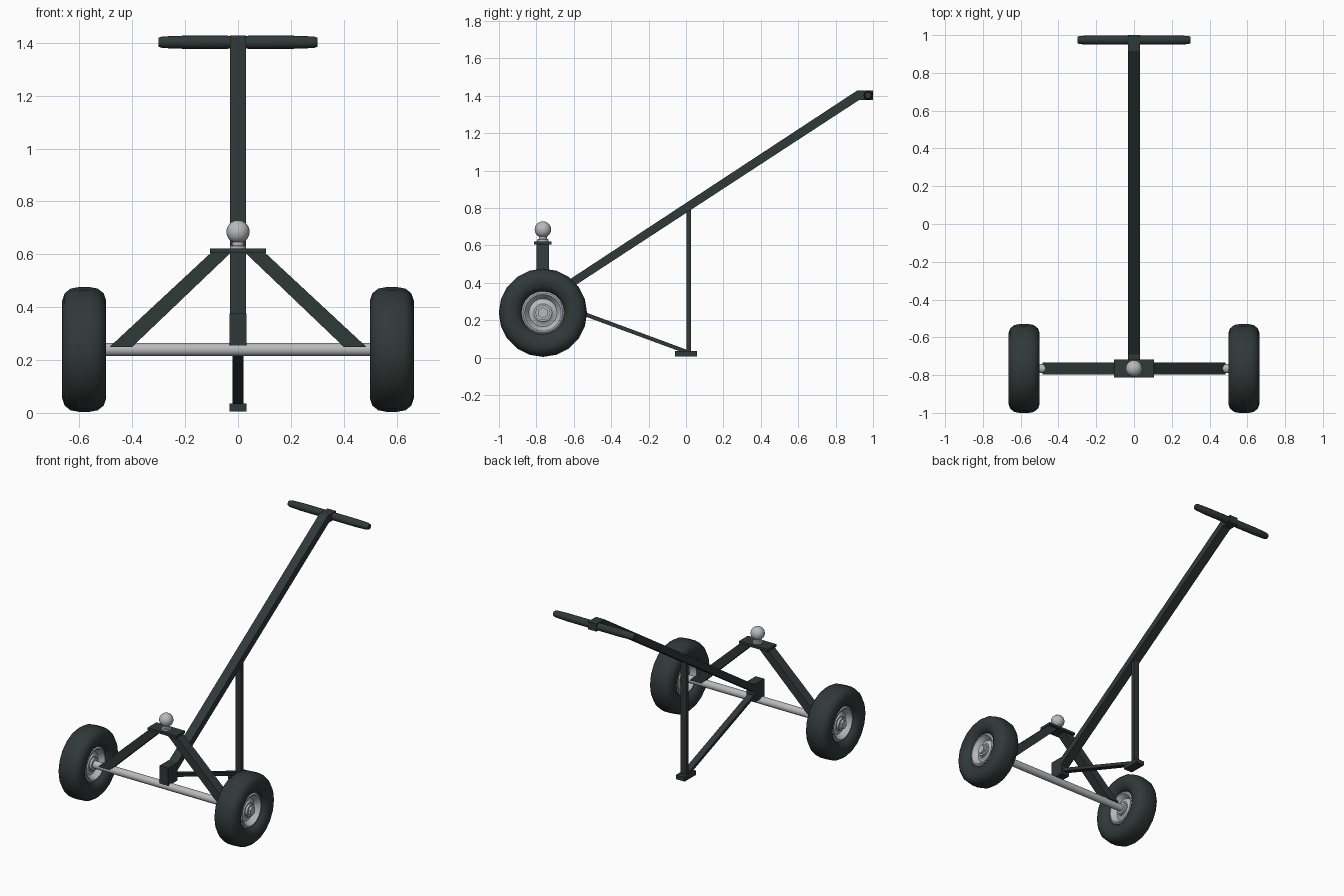
import bpy, bmesh, math
from mathutils import Matrix, Vector

cube = bpy.data.objects.get("Cube")
if cube:
    bpy.data.objects.remove(cube, do_unlink=True)


def material(name, color, roughness, metallic=0.0):
    m = bpy.data.materials.new(name)
    m.use_nodes = True
    m.diffuse_color = (*color, 1)
    node = m.node_tree.nodes["Principled BSDF"]
    node.inputs["Base Color"].default_value = (*color, 1)
    node.inputs["Roughness"].default_value = roughness
    node.inputs["Metallic"].default_value = metallic
    return m


DARK = material("dark green grey", (0.03, 0.041, 0.039), 0.6)
STEEL = material("light steel", (0.48, 0.49, 0.5), 0.5)
AXLE_Y, AXLE_Z, WHEEL_X = -0.765, 0.24, 0.582


def finish(bm, name, mat, smooth=False):
    bmesh.ops.recalc_face_normals(bm, faces=bm.faces)
    mesh = bpy.data.meshes.new(name)
    bm.to_mesh(mesh)
    bm.free()
    mesh.materials.append(mat)
    obj = bpy.data.objects.new(name, mesh)
    bpy.context.collection.objects.link(obj)
    if smooth:
        bpy.ops.object.select_all(action='DESELECT')
        obj.select_set(True)
        bpy.context.view_layer.objects.active = obj
        bpy.ops.object.shade_smooth_by_angle(angle=math.radians(40))
    return obj


def prism(name, points, axis, lo, hi, mat=DARK):
    """Extrude a flat outline along x (outline in y, z) or y (outline in x, z)."""
    bm = bmesh.new()
    place = (lambda a, b: (lo, a, b)) if axis == 'X' else (lambda a, b: (a, lo, b))
    face = bm.faces.new([bm.verts.new(place(a, b)) for a, b in points])
    out = bmesh.ops.extrude_face_region(bm, geom=[face])
    verts = [g for g in out["geom"] if isinstance(g, bmesh.types.BMVert)]
    step = Vector((hi - lo, 0, 0)) if axis == 'X' else Vector((0, hi - lo, 0))
    bmesh.ops.translate(bm, verts=verts, vec=step)
    return finish(bm, name, mat)


def box(name, x, y, z, mat=DARK):
    return prism(name, [(y[0], z[0]), (y[1], z[0]), (y[1], z[1]), (y[0], z[1])], 'X', *x, mat)


def lathe(name, profile, center, mat, axis='X', sides=20, closed=False):
    """Spin (offset, radius) points round an axis; open profiles get end caps."""
    bm = bmesh.new()
    turn = Matrix.Rotation(math.pi / 2, 3, 'Y') if axis == 'X' else Matrix.Identity(3)
    rings = []
    for off, r in profile:
        ring = []
        for i in range(sides):
            a = 2 * math.pi * i / sides
            p = Vector((r * math.cos(a), r * math.sin(a), off))
            ring.append(bm.verts.new(turn @ p + Vector(center)))
        rings.append(ring)
    pairs = list(zip(rings, rings[1:]))
    if closed:
        pairs.append((rings[-1], rings[0]))
    else:
        bm.faces.new(rings[0])
        bm.faces.new(rings[-1])
    for a, b in pairs:
        for i in range(sides):
            j = (i + 1) % sides
            bm.faces.new((a[i], a[j], b[j], b[i]))
    return finish(bm, name, mat, True)


def both_sides(half):
    return half + [(-o, r) for o, r in reversed(half)]


# Wheels: tyre, dished rim and hub, the same on both faces
tyre = both_sides([(0.05, 0.115), (0.066, 0.128), (0.08, 0.15), (0.083, 0.185),
                   (0.074, 0.212), (0.052, 0.23), (0.02, 0.236)])
rim = both_sides([(0.035, 0.03), (0.035, 0.048), (0.026, 0.056), (0.022, 0.075),
                  (0.045, 0.09), (0.056, 0.098), (0.056, 0.106), (0.044, 0.118)])
for side, s in (("left", 1), ("right", -1)):
    hub = (s * WHEEL_X, AXLE_Y, AXLE_Z)
    lathe(side + "_tyre", tyre, hub, DARK, closed=True)
    lathe(side + "_rim", rim, hub, STEEL, sides=24)
    lathe(side + "_hub", [(-0.05, 0.04), (0.05, 0.04)], hub, STEEL)
    lathe(side + "_axle_nut", [(0, 0.03), (s * 0.064, 0.03)], hub, STEEL, sides=6)

    # Sloping frame legs, cut level at the axle and the top plate
    leg = [(s * x, z) for x, z in ((0.40, 0.25), (0.485, 0.25), (0.10, 0.608), (0.025, 0.608))]
    prism(side + "_frame_leg", leg, 'Y', AXLE_Y - 0.033, AXLE_Y + 0.033)

    # Grips with slightly narrowed ends
    lathe(side + "_grip", [(s * o, r) for o, r in
          ((0.02, 0.022), (0.04, 0.025), (0.2, 0.025), (0.285, 0.022), (0.3, 0.017))],
          (0, 0.974, 1.402), DARK, sides=12)

lathe("axle", [(-WHEEL_X, 0.025), (WHEEL_X, 0.025)], (0, AXLE_Y, AXLE_Z), STEEL, sides=16)

# Hitch plate and ball
box("hitch_plate", (-0.106, 0.106), (AXLE_Y - 0.047, AXLE_Y + 0.047), (0.604, 0.621))
lathe("hitch_collar", [(0.62, 0.031), (0.632, 0.031), (0.634, 0.022), (0.655, 0.022)],
      (0, AXLE_Y, 0), STEEL, 'Z')
bm = bmesh.new()
bmesh.ops.create_uvsphere(bm, u_segments=24, v_segments=14, radius=0.044,
                          matrix=Matrix.Translation((0, AXLE_Y, 0.685)))
finish(bm, "hitch_ball", STEEL, True)

# Long handle beam with level tip, on a block above the axle
prism("handle_beam", [(-0.72, 0.303), (0.925, 1.377), (1.0, 1.377), (1.0, 1.428),
                      (0.915, 1.428), (-0.72, 0.354)], 'X', -0.031, 0.031)
box("axle_block", (-0.032, 0.032), (-0.79, -0.69), (0.255, 0.376))

# Prop stand
box("stand_post", (-0.021, 0.021), (0.002, 0.027), (0.03, 0.8))
box("stand_foot", (-0.032, 0.032), (-0.06, 0.06), (0.006, 0.035))
prism("stand_brace", [(-0.71, 0.283), (-0.71, 0.306), (0.01, 0.04), (0.01, 0.018)],
      'X', -0.021, 0.021)
